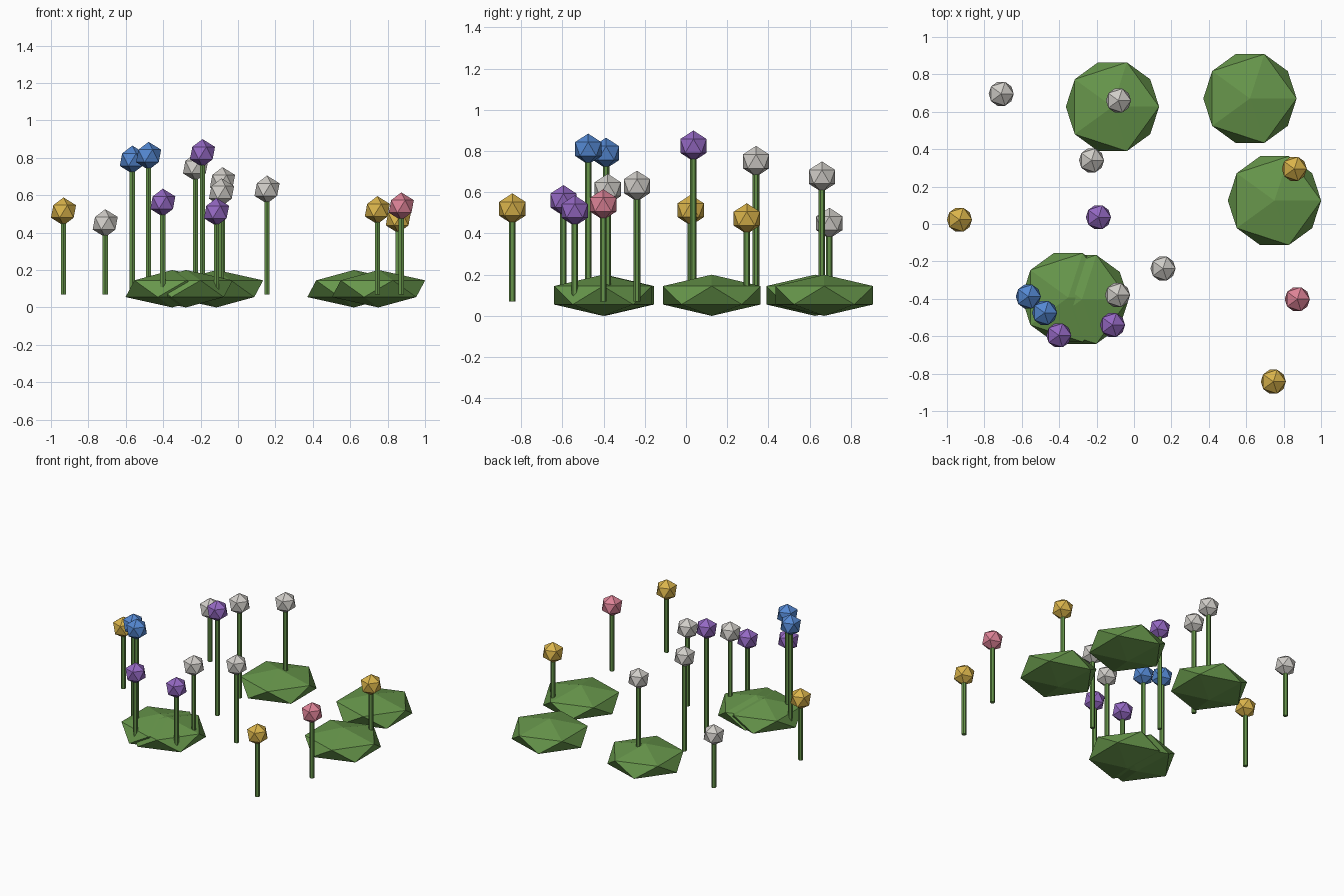
import bpy
import math

if "Cube" in bpy.data.objects:
    bpy.data.objects.remove(bpy.data.objects["Cube"])


def material(name, rgb):
    """Flat material from 0-255 sRGB values."""
    m = bpy.data.materials.new(name)
    lin = [((c / 255 + 0.055) / 1.055) ** 2.4 for c in rgb]
    m.diffuse_color = (*lin, 1)
    m.use_nodes = True
    m.node_tree.nodes["Principled BSDF"].inputs["Base Color"].default_value = m.diffuse_color
    return m


LEAF = material("leaf_green", (103, 150, 75))
STEM = material("stem_green", (102, 148, 74))
BLOOM = {
    "white": material("bloom_white", (208, 205, 200)),
    "yellow": material("bloom_yellow", (218, 180, 75)),
    "purple": material("bloom_purple", (148, 104, 194)),
    "blue": material("bloom_blue", (84, 136, 210)),
    "pink": material("bloom_pink", (220, 130, 150)),
}


def finish(name, mat):
    ob = bpy.context.object
    ob.name = name
    ob.data.materials.append(mat)
    return ob


def bush(i, x, y):
    # Flattened low-poly leaf clump
    bpy.ops.mesh.primitive_ico_sphere_add(subdivisions=1, radius=0.279, location=(x, y, 0.1))
    ob = finish(f"leaf_clump_{i}", LEAF)
    ob.scale.z = 0.1 / 0.279


def flower(i, colour, x, y, z):
    # Thin stem reaching into the bloom
    base = 0.07
    bpy.ops.mesh.primitive_cylinder_add(vertices=6, radius=0.016, depth=z - base,
                                        location=(x, y, (z + base) / 2))
    finish(f"stem_{i}", STEM)
    # Faceted bloom
    bpy.ops.mesh.primitive_ico_sphere_add(subdivisions=1, radius=0.075, location=(x, y, z))
    finish(f"bloom_{i}", BLOOM[colour])


# Leaf clumps
for i, (x, y) in enumerate([(-0.115, 0.627), (0.62, 0.671), (0.751, 0.125),
                            (-0.352, -0.393), (-0.278, -0.403)]):
    bush(i, x, y)

# Flowers: colour, position, bloom height
FLOWERS = [
    ("white", -0.71, 0.696, 0.45),
    ("white", -0.083, 0.66, 0.675),
    ("white", -0.227, 0.34, 0.75),
    ("purple", -0.19, 0.036, 0.825),
    ("yellow", -0.933, 0.023, 0.513),
    ("yellow", 0.857, 0.295, 0.472),
    ("white", 0.155, -0.238, 0.63),
    ("white", -0.088, -0.38, 0.615),
    ("blue", -0.565, -0.388, 0.79),
    ("blue", -0.478, -0.475, 0.81),
    ("purple", -0.402, -0.595, 0.56),
    ("purple", -0.115, -0.54, 0.51),
    ("pink", 0.873, -0.402, 0.54),
    ("yellow", 0.745, -0.843, 0.52),
]
for i, f in enumerate(FLOWERS):
    flower(i, *f)
